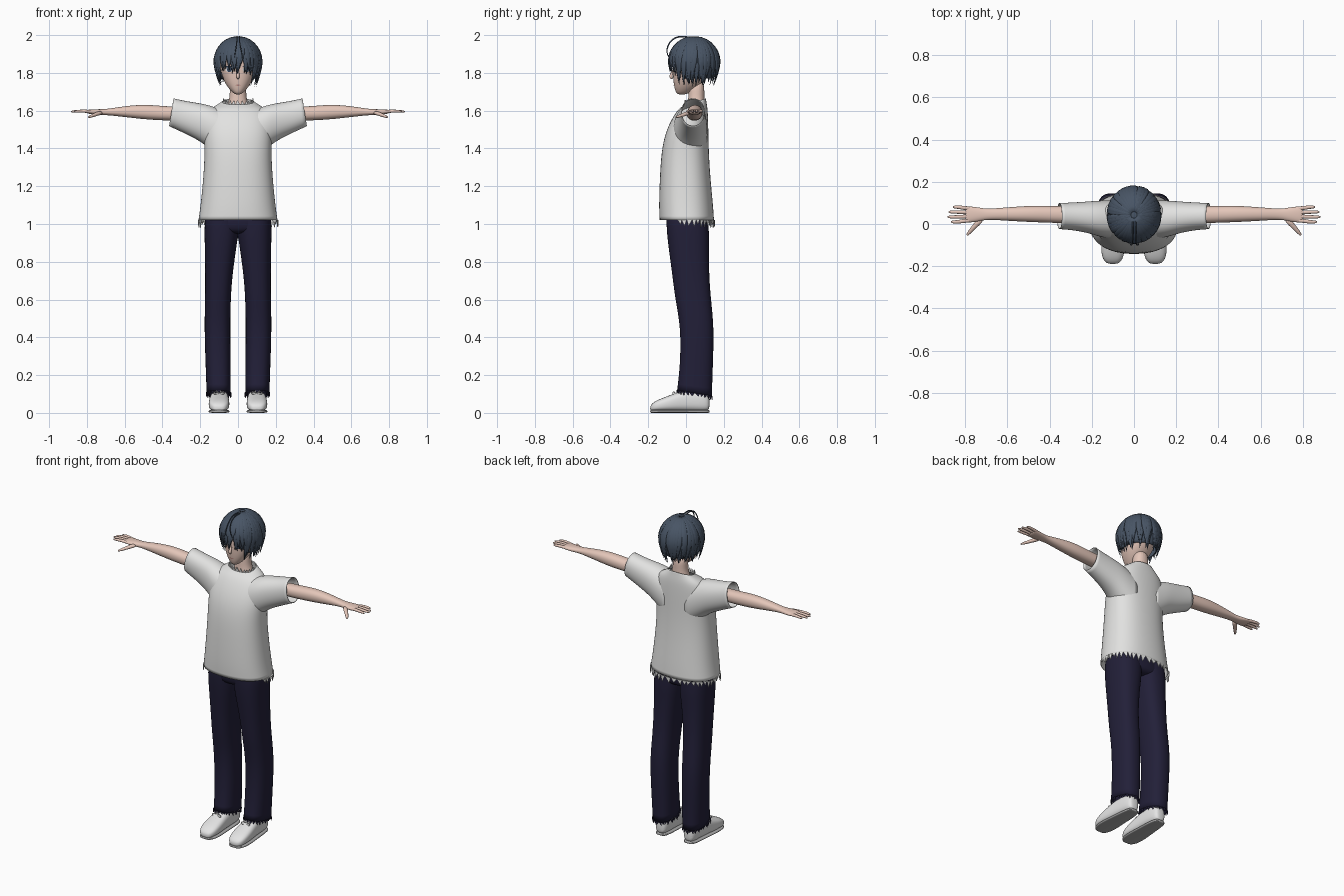
import bpy, bmesh, math, random
from mathutils import Vector

random.seed(4)
if "Cube" in bpy.data.objects:
    bpy.data.objects.remove(bpy.data.objects["Cube"])


def material(name, r, g, b):
    m = bpy.data.materials.new(name)
    m.use_nodes = True
    m.diffuse_color = (r, g, b, 1)
    bsdf = m.node_tree.nodes["Principled BSDF"]
    bsdf.inputs["Base Color"].default_value = (r, g, b, 1)
    bsdf.inputs["Roughness"].default_value = 0.8
    return m


SKIN = material("skin", 0.78, 0.57, 0.49)
HAIR = material("slate hair", 0.065, 0.09, 0.13)
SHIRT = material("off white shirt", 0.76, 0.76, 0.75)
NAVY = material("navy cloth", 0.016, 0.014, 0.04)
SHOE = material("white shoe", 0.78, 0.78, 0.78)
SOLE = material("grey sole", 0.4, 0.4, 0.4)
IRIS = material("blue grey iris", 0.03, 0.05, 0.09)
EYE = material("eye white", 0.8, 0.8, 0.8)
LIP = material("lip", 0.5, 0.25, 0.22)


def finish(bm, name, mat, levels=0, mirror=False, thick=0, smooth=True):
    bmesh.ops.recalc_face_normals(bm, faces=bm.faces)
    me = bpy.data.meshes.new(name)
    bm.to_mesh(me)
    bm.free()
    me.materials.append(mat)
    for p in me.polygons:
        p.use_smooth = smooth
    ob = bpy.data.objects.new(name, me)
    bpy.context.collection.objects.link(ob)
    if mirror:
        ob.modifiers.new("mirror", 'MIRROR').use_clip = False
    if levels:
        sub = ob.modifiers.new("subdivision", 'SUBSURF')
        sub.levels = sub.render_levels = levels
    if thick:
        sol = ob.modifiers.new("thickness", 'SOLIDIFY')
        sol.thickness = thick
    return ob


def bridge(bm, rings, cap=True):
    rings = [[bm.verts.new(p) for p in r] for r in rings]
    n = len(rings[0])
    for a, b in zip(rings, rings[1:]):
        for i in range(n):
            j = (i + 1) % n
            bm.faces.new((a[i], a[j], b[j], b[i]))
    if cap:
        bm.faces.new(rings[0])
        bm.faces.new(rings[-1])


def ring(r, axis='z', n=20, power=2.2):
    """Rounded section: position, two bounds pairs, optional shear."""
    t, a0, a1, b0, b1 = r[:5]
    shear = r[5] if len(r) > 5 else 0
    pts = []
    for i in range(n):
        ang = 2 * math.pi * i / n
        c, s = math.cos(ang), math.sin(ang)
        c = math.copysign(abs(c) ** (2 / power), c)
        s = math.copysign(abs(s) ** (2 / power), s)
        a = (a0 + a1) / 2 + c * (a1 - a0) / 2
        b = (b0 + b1) / 2 + s * (b1 - b0) / 2
        u = t + shear * s
        pts.append({'x': (u, a, b), 'y': (a, u, b), 'z': (a, b, u)}[axis])
    return pts


def loft(name, rings, mat, axis='z', power=2.2, cap=True, levels=2, **kw):
    bm = bmesh.new()
    bridge(bm, [ring(r, axis, power=power) for r in rings], cap)
    return finish(bm, name, mat, levels, **kw)


def tube(bm, pts, widths, flat, out, n=8):
    pts = [Vector(p) for p in pts]
    rings = []
    for i, p in enumerate(pts):
        t = pts[min(i + 1, len(pts) - 1)] - pts[max(i - 1, 0)]
        side = t.cross(out(p)).normalized()
        up = side.cross(t).normalized()
        angs = [2 * math.pi * k / n for k in range(n)]
        rings.append([p + widths[i] * (math.cos(a) * side + flat * math.sin(a) * up) for a in angs])
    bridge(bm, rings)


def teeth(name, r, mat, n, depth, keep, power=2.2, mirror=False):
    """Torn edge: a run of triangles hanging from a section."""
    bm = bmesh.new()
    pts = [Vector(p) for p in ring(r, n=n, power=power)]
    for i, p in enumerate(pts):
        q = pts[(i + 1) % n]
        if keep(p):
            tip = p.lerp(q, random.uniform(0.1, 0.9)) - Vector((0, 0, depth * random.uniform(0.6, 1.15)))
            bm.faces.new([bm.verts.new(v) for v in (p, q, tip)])
    return finish(bm, name, mat, mirror=mirror, thick=0.003, smooth=False)


def sym(*rows):
    return [(r[0], -r[1], *r[1:]) for r in rows]


# Head and neck
head = loft("head", sym((1.685, .014, -.045, 0), (1.70, .034, -.056, .03), (1.73, .06, -.064, .07),
                        (1.77, .082, -.069, .11), (1.82, .095, -.071, .14), (1.88, .10, -.07, .155),
                        (1.94, .085, -.05, .135), (1.975, .045, -.01, .10)), SKIN)
loft("neck", sym((1.57, .08, .0, .10), (1.64, .052, .01, .10), (1.68, .043, .012, .096), (1.76, .044, .015, .10)), SKIN)
bm = bmesh.new()
tube(bm, [(0, -.064, 1.82), (0, -.075, 1.795), (0, -.084, 1.778), (0, -.07, 1.768)],
     [.004, .008, .011, .006], 1, lambda p: Vector((0, -1, 0)))
finish(bm, "nose", SKIN, 1)


# Eyes and mouth as thin plates wrapped on the face
def plate(name, x, z, w, h, mat, offset, mirror=True):
    bm = bmesh.new()
    bmesh.ops.create_circle(bm, cap_ends=True, cap_tris=True, segments=20, radius=1)
    for v in bm.verts:
        v.co = (x + w * v.co.x, -.2, z + h * v.co.y)
    ob = finish(bm, name, mat, mirror=mirror)
    wrap = ob.modifiers.new("wrap", 'SHRINKWRAP')
    wrap.target = head
    wrap.wrap_method = 'PROJECT'
    wrap.use_project_y = True
    wrap.wrap_mode = 'ABOVE_SURFACE'
    wrap.offset = offset


plate("eye_whites", .045, 1.818, .021, .014, EYE, .002)
plate("irises", .044, 1.818, .012, .014, IRIS, .004)
plate("upper_lashes", .046, 1.833, .023, .004, IRIS, .005)
plate("mouth", 0, 1.735, .014, .003, LIP, .002, False)

# Hair cap
CENTRE, RAD = Vector((0, .043, 1.853)), Vector((.124, .134, .14))
bm = bmesh.new()
bmesh.ops.create_uvsphere(bm, u_segments=32, v_segments=24, radius=.97)
for v in bm.verts:
    v.co = CENTRE + v.co * RAD
low = [v for v in bm.verts if v.co.z < (1.86 if v.co.y < -.02 else 1.77)]
bmesh.ops.delete(bm, geom=low, context='VERTS')
finish(bm, "hair_cap", HAIR, thick=.004)

# Hair locks fall from the crown, short over the brow and long at sides and back
bm = bmesh.new()
COUNT = 40
for layer in range(2):
    for k in range(COUNT):
        az = 2 * math.pi * (k + .5 * layer + random.uniform(-.25, .25)) / COUNT
        front = -math.sin(az)
        tip = random.uniform(1.785, 1.825) if front > .62 else random.uniform(1.725, 1.765)
        end = math.pi / 2 + (CENTRE.z - tip) / RAD.z
        twist = random.uniform(-.22, .22)
        pts, widths = [], []
        for i in range(12):
            t = i / 11
            th = .12 + (end - .12) * t
            drop = max(0, th - math.pi / 2)
            r = (math.sin(th) if not drop else 1 - .25 * drop ** 1.5) * (.985 + .02 * layer)
            z = math.cos(th) if not drop else -drop
            a = az + twist * t * t
            pts.append(CENTRE + Vector((r * math.cos(a), r * math.sin(a), z)) * RAD)
            widths.append(.021 * min(1, .1 + math.sin(min(th, 1.57))) * min(1, 2.6 * (1 - t) + .02))
        tube(bm, pts, widths, .3, lambda p: (p - CENTRE).normalized(), 6)
finish(bm, "hair_locks", HAIR)

# Loose curl over the brow
bm = bmesh.new()
for x in (-.006, .008):
    tube(bm, [(x, .03, 1.985), (x, -.02, 1.995), (x, -.06, 1.988), (x, -.09, 1.96), (x * 2, -.103, 1.925),
              (x * 3, -.098, 1.89), (x * 3, -.08, 1.865)],
         [.006, .005, .005, .005, .004, .003, .001], .7, lambda p: Vector((1, 0, 0)), 6)
finish(bm, "loose_curl", HAIR, 1)

# Shirt with open sleeves, torn collar and torn hem
HEM, COLLAR = (1.022, -.212, .212, -.142, .15), (1.648, -.083, .083, -.008, .106, .016)
loft("shirt_body", [HEM, *sym((1.1, .20, -.145, .145), (1.25, .185, -.14, .13), (1.38, .178, -.132, .122),
                              (1.48, .183, -.112, .12), (1.56, .175, -.075, .118), (1.61, .15, -.04, .115),
                              (1.632, .11, -.018, .11, .008)), COLLAR],
     SHIRT, power=2.35, cap=False, thick=.004)
loft("shirt_sleeves", [(.07, -.075, .115, 1.33, 1.60), (.15, -.066, .113, 1.395, 1.63), (.20, -.048, .109, 1.438, 1.64),
                       (.28, -.03, .103, 1.478, 1.652), (.353, -.025, .10, 1.517, 1.666, -.012)],
     SHIRT, axis='x', cap=False, mirror=True, thick=.004)
teeth("torn_hem", HEM, SHIRT, 44, .038, lambda p: p.y > -.05, 2.35)
teeth("torn_collar", COLLAR, SHIRT, 26, -.022, lambda p: p.y < .04, 2.35)

# Arms and hands
loft("arms", [(.25, .0, .085, 1.545, 1.62), (.37, .005, .085, 1.547, 1.622), (.47, .008, .088, 1.552, 1.632),
              (.55, .012, .083, 1.56, 1.63), (.64, .018, .076, 1.571, 1.618), (.70, .021, .071, 1.577, 1.608),
              (.74, .011, .08, 1.576, 1.608), (.79, .005, .085, 1.583, 1.606), (.80, .01, .08, 1.587, 1.603)],
     SKIN, axis='x', mirror=True)
bm = bmesh.new()
for i, reach in enumerate((.868, .885, .88, .86)):
    y = .016 + .0195 * i
    spread = (i - 1.5) * .004
    pts = [(.77, y, 1.594), (.80, y, 1.597), (.83, y + spread, 1.598), (reach - .01, y + spread, 1.596),
           (reach, y + spread, 1.594)]
    tube(bm, pts, [.01, .0105, .0095, .008, .004], .9, lambda p: Vector((0, 0, 1)))
tube(bm, [(.72, .025, 1.59), (.745, .0, 1.584), (.768, -.025, 1.574), (.787, -.047, 1.567), (.792, -.055, 1.565)],
     [.014, .014, .011, .008, .004], .85, lambda p: Vector((0, 0, 1)))
finish(bm, "fingers", SKIN, 1, mirror=True)

# Trousers
CUFF = (.105, .038, .167, -.048, .138, -.015)
loft("trouser_hips", sym((1.08, .165, -.10, .115), (1.02, .176, -.106, .12), (.97, .172, -.10, .122),
                         (.945, .12, -.07, .09)), NAVY, power=2.4)
loft("trouser_legs", [(1.04, -.01, .172, -.104, .118), (1.0, -.006, .178, -.105, .12), (.93, .0, .178, -.10, .124),
                      (.85, .012, .176, -.09, .122), (.72, .03, .174, -.072, .124), (.6, .038, .175, -.058, .133),
                      (.45, .041, .179, -.028, .15), (.25, .038, .172, -.032, .143), CUFF],
     NAVY, power=2.4, cap=False, mirror=True, thick=.004)
teeth("trouser_cuffs", CUFF, NAVY, 26, .02, lambda p: True, 2.4, mirror=True)

# Shoes, soles and laces
shoe = [(.125, .075, .12, .02, .085), (.11, .058, .135, .008, .11), (.05, .051, .143, .008, .125),
        (-.02, .049, .149, .008, .12), (-.08, .045, .156, .008, .095), (-.14, .045, .156, .008, .074),
        (-.175, .058, .144, .009, .055), (-.19, .078, .122, .012, .036)]
loft("shoes", shoe, SHOE, axis='y', power=2.7, mirror=True)
loft("soles", [(y, a, b, 0, .016) for y, a, b, *_ in shoe], SOLE, axis='y', power=4, mirror=True)
bm = bmesh.new()
for s in (-1, 1):
    tube(bm, [(.1, -.055, .105), (.1 + s * .018, -.066, .115), (.1 + s * .034, -.07, .106),
              (.1 + s * .024, -.072, .096), (.1, -.06, .102)], [.003] * 5, 1, lambda p: Vector((0, -1, .3)), 6)
for y, z in ((-.045, .108), (-.065, .1), (-.085, .092)):
    tube(bm, [(.07, y, z - .008), (.1, y, z + .003), (.13, y, z - .008)], [.004] * 3, .7, lambda p: Vector((0, 0, 1)), 6)
finish(bm, "shoe_laces", SHOE, 1, mirror=True)
